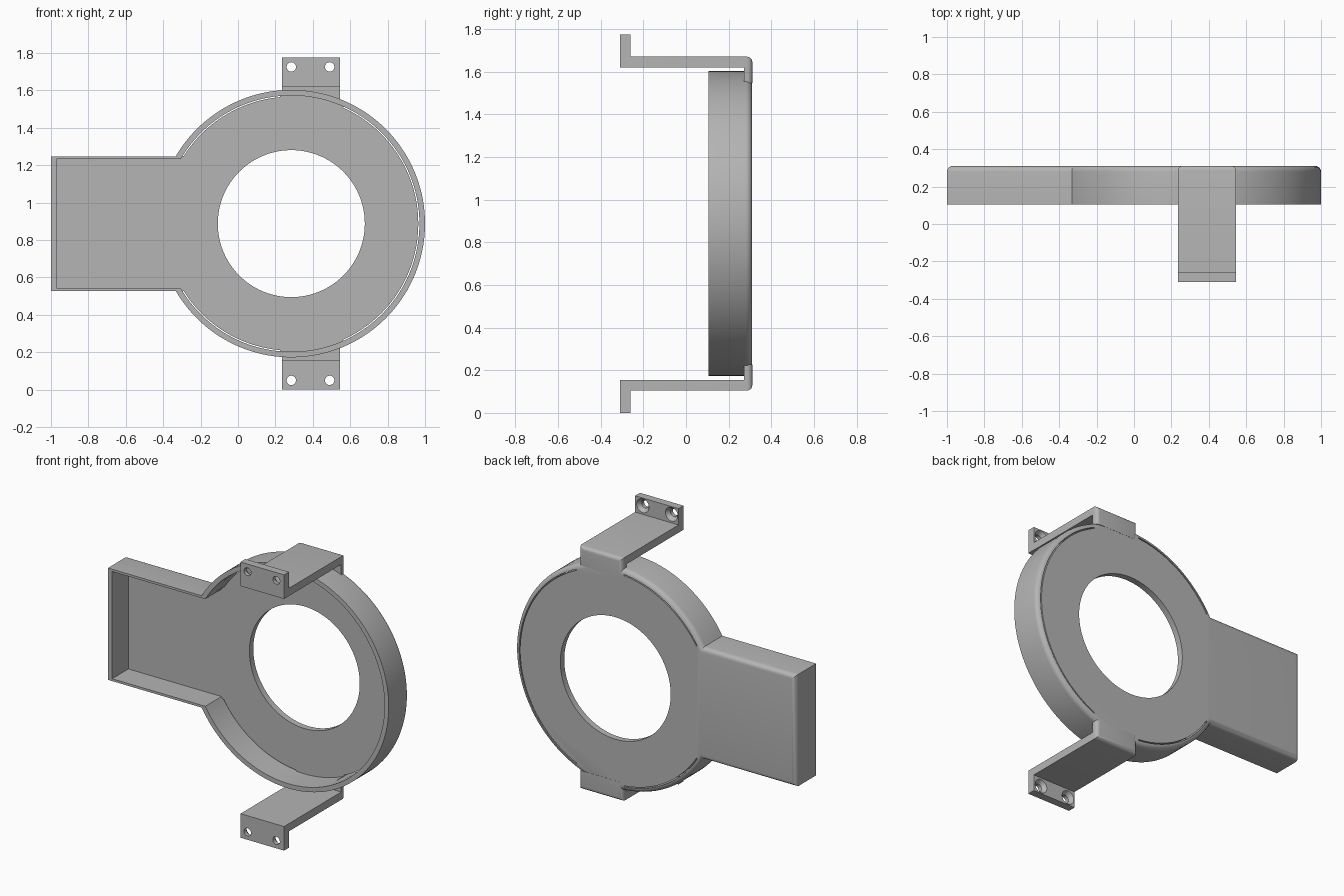
import bpy, bmesh
from math import sin, cos, asin, pi, radians
from mathutils import Vector

cube = bpy.data.objects.get("Cube")
if cube:
    bpy.data.objects.remove(cube, do_unlink=True)

CX, CZ = 0.285, 0.8875          # ring centre
FRONT, FLOOR, BACK = 0.105, 0.27, 0.31

grey = bpy.data.materials.new("plain grey")
grey.use_nodes = True
grey.diffuse_color = (0.46, 0.46, 0.46, 1)
grey.node_tree.nodes["Principled BSDF"].inputs["Base Color"].default_value = grey.diffuse_color


def prism(name, points, shift, bevel=None, radius=0.03):
    """Extrude a closed outline; bevel(edge) picks the edges to round."""
    bm = bmesh.new()
    face = bm.faces.new([bm.verts.new(p) for p in points])
    out = bmesh.ops.extrude_face_region(bm, geom=[face])["geom"]
    moved = [v for v in out if isinstance(v, bmesh.types.BMVert)]
    bmesh.ops.translate(bm, verts=moved, vec=shift)
    bmesh.ops.recalc_face_normals(bm, faces=bm.faces[:])
    if bevel:
        bmesh.ops.bevel(bm, geom=[e for e in bm.edges if bevel(e)], offset=radius,
                        segments=5, profile=0.5, affect='EDGES', clamp_overlap=False)
    mesh = bpy.data.meshes.new(name)
    bm.to_mesh(mesh)
    bm.free()
    mesh.materials.append(grey)
    obj = bpy.data.objects.new(name, mesh)
    bpy.context.collection.objects.link(obj)
    return obj


def arc(r, start, end, n, y, x=CX, z=CZ):
    return [Vector((x + r * cos(start + (end - start) * i / n), y,
                    z + r * sin(start + (end - start) * i / n))) for i in range(n + 1)]


def circle(r, n, y, x=CX, z=CZ):
    return arc(r, 0, 2 * pi, n, y, x, z)[:-1]


def keyhole(r, half, end, y):
    """Disc outline merged with a rectangular tab on the right."""
    a = pi - asin(half / r)
    return arc(r, -a, a, 120, y) + [Vector((end, y, CZ + half)), Vector((end, y, CZ - half))]


def activate(obj):
    bpy.ops.object.select_all(action='DESELECT')
    obj.select_set(True)
    bpy.context.view_layer.objects.active = obj


def cut(obj, cutter):
    cutter.hide_render = True
    activate(obj)
    mod = obj.modifiers.new("cut", 'BOOLEAN')
    mod.operation, mod.solver, mod.object = 'DIFFERENCE', 'EXACT', cutter
    bpy.ops.object.modifier_apply(modifier=mod.name)
    bpy.data.objects.remove(cutter, do_unlink=True)


def smooth(obj):
    activate(obj)
    bpy.ops.object.shade_smooth_by_angle(angle=radians(30))


def on_back(e):
    return all(v.co.y > BACK - 0.001 for v in e.verts)


# Housing: keyhole tray open at the front, rounded at the back
housing = prism("housing", keyhole(0.715, 0.36, -1, FRONT), (0, BACK - FRONT, 0), on_back)
cut(housing, prism("pocket", keyhole(0.685, 0.345, -0.97, 0), (0, FLOOR, 0)))
cut(housing, prism("centre_hole", circle(0.393, 96, 0), (0, 0.5, 0)))

# Narrow slits between the rim and the back plate
for start, end in ((-66, 66), (95, 148), (-148, -95)):
    a, b = radians(start), radians(end)
    ring = arc(0.686, a, b, 60, 0.2) + arc(0.679, b, a, 60, 0.2)
    cut(housing, prism("slit", ring, (0, 0.2, 0)))
smooth(housing)

# Mounting brackets: foot on the housing, long arm, drilled front flange
X0, X1 = 0.235, 0.545
PROFILE = [(-0.31, 0.7325), (-0.31, CZ), (-0.26, CZ), (-0.26, 0.7825),
           (0.311, 0.7825), (0.311, 0.66), (0.271, 0.66), (0.271, 0.7325)]


def rounded(e):
    return on_back(e) and any(abs(v.co.z - CZ) > 0.75 for v in e.verts)


for name, side in (("upper_bracket", 1), ("lower_bracket", -1)):
    pts = [Vector((X0, y, CZ + side * h)) for y, h in PROFILE]
    bracket = prism(name, pts, (X1 - X0, 0, 0), rounded, 0.025)
    for x in (0.285, 0.49):
        z = CZ + side * 0.838
        cut(bracket, prism("screw_hole", circle(0.025, 32, -0.4, x, z), (0, 0.3, 0)))
        # countersink on the rear of the flange
        sink = prism("countersink", circle(0.045, 32, -0.259, x, z), (0, -0.026, 0))
        for v in sink.data.vertices:
            if v.co.y < -0.27:
                v.co.x = x + (v.co.x - x) * 0.56
                v.co.z = z + (v.co.z - z) * 0.56
        cut(bracket, sink)
    smooth(bracket)
